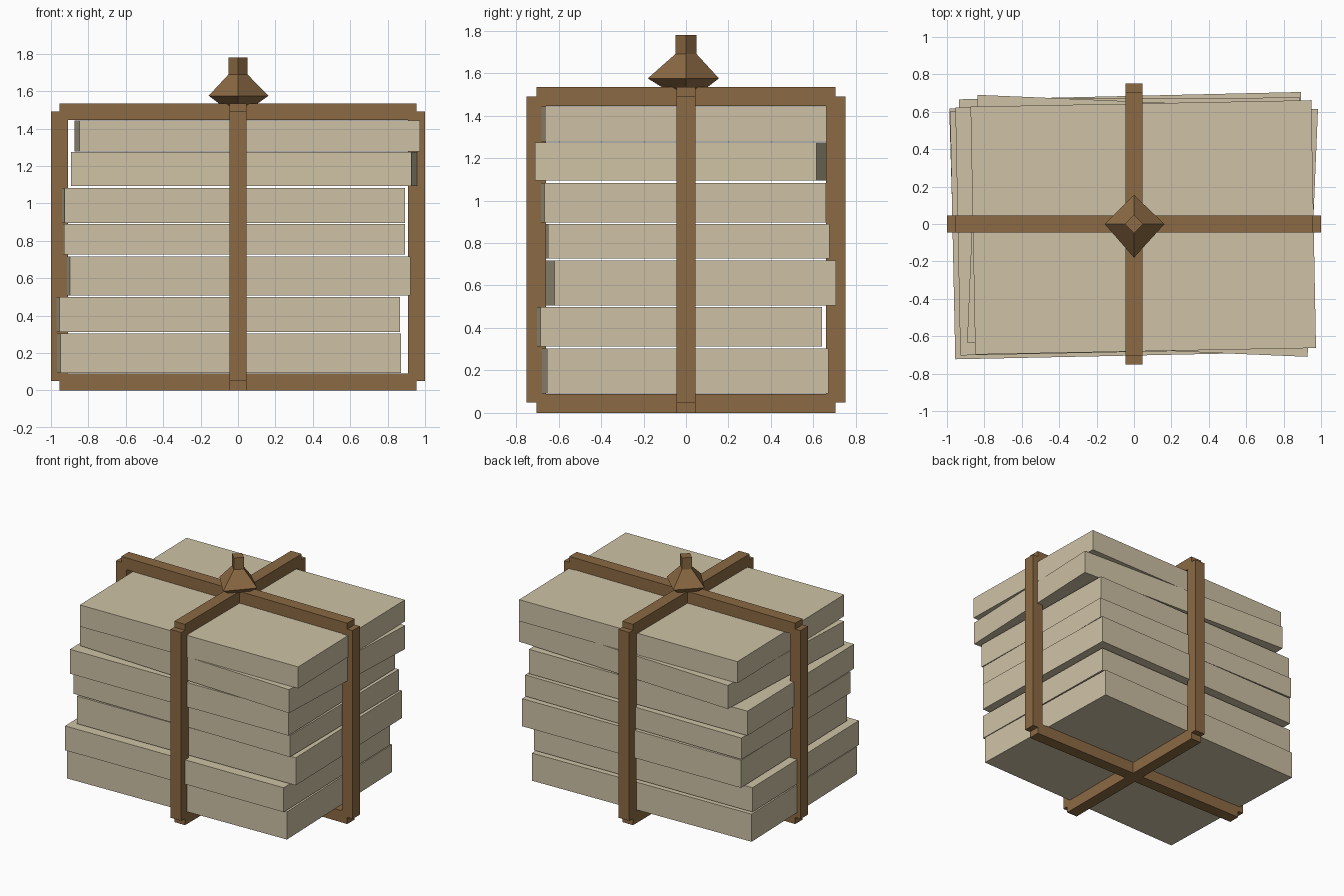
import bpy
import bmesh
from mathutils import Matrix, Vector

cube = bpy.data.objects.get("Cube")
if cube:
    bpy.data.objects.remove(cube, do_unlink=True)


def make_material(name, color):
    mat = bpy.data.materials.new(name)
    mat.use_nodes = True
    mat.diffuse_color = color
    mat.node_tree.nodes["Principled BSDF"].inputs["Base Color"].default_value = color
    return mat


tan = make_material("pale tan", (0.62, 0.54, 0.38, 1))
brown = make_material("wood brown", (0.26, 0.143, 0.056, 1))


def finish(bm, name, mat):
    bmesh.ops.recalc_face_normals(bm, faces=bm.faces)
    mesh = bpy.data.meshes.new(name)
    bm.to_mesh(mesh)
    bm.free()
    mesh.materials.append(mat)
    obj = bpy.data.objects.new(name, mesh)
    bpy.context.collection.objects.link(obj)
    return obj


def box(name, size, center, mat, turn=0):
    bm = bmesh.new()
    bmesh.ops.create_cube(bm, size=1)
    bmesh.ops.scale(bm, vec=size, verts=bm.verts)
    obj = finish(bm, name, mat)
    obj.location = center
    obj.rotation_euler.z = turn
    return obj


def loft(name, rings, mat):
    """Skin a stack of equal-length rings and cap both ends."""
    bm = bmesh.new()
    loops = [[bm.verts.new(p) for p in ring] for ring in rings]
    n = len(loops[0])
    for low, high in zip(loops, loops[1:]):
        for i in range(n):
            j = (i + 1) % n
            bm.faces.new((low[i], low[j], high[j], high[i]))
    bm.faces.new(loops[0][::-1])
    bm.faces.new(loops[-1])
    return finish(bm, name, mat)


# Stacked slabs: front right corner x, y, then bottom, top, turn
W, D = 1.822, 1.325
SLABS = [
    (0.872, -0.654, 0.092, 0.303, 0.029),
    (0.866, -0.685, 0.312, 0.498, 0.021),
    (0.922, -0.619, 0.506, 0.717, 0.023),
    (0.893, -0.649, 0.726, 0.889, 0.005),
    (0.893, -0.666, 0.896, 1.083, 0.020),
    (0.928, -0.710, 1.094, 1.274, -0.042),
    (0.973, -0.663, 1.277, 1.442, 0.019),
]
for i, (x, y, low, high, turn) in enumerate(SLABS):
    offset = Matrix.Rotation(turn, 3, "Z") @ Vector((W / 2, -D / 2, 0))
    center = Vector((x, y, (low + high) / 2)) - offset
    box(f"slab_{i + 1}", (W, D, high - low), center, tan, turn)

# Crossed straps above and below the stack
T = 0.09
H = T / 2
LX, LY = 0.955, 0.705
CROSS = [(LX, -H), (LX, H), (H, H), (H, LY), (-H, LY), (-H, H),
         (-LX, H), (-LX, -H), (-H, -H), (-H, -LY), (H, -LY), (H, -H)]
for name, z in (("bottom_cross", 0), ("top_cross", 1.445)):
    loft(name, [[(x, y, h) for x, y in CROSS] for h in (z, z + T)], brown)

# Upright straps on the four sides
for name, x, y in (("left_upright", 1, 0), ("right_upright", -1, 0),
                   ("back_upright", 0, 1), ("front_upright", 0, -1)):
    box(name, (T, T, 1.44), (x * (1 - H), y * (0.75 - H), 0.77), brown)


# Four-sided knob with a short stem
def diamond(z, right, left, front, back):
    return [(left, 0, z), (0, back, z), (-right, 0, z), (0, -front, z)]


R = 0.05
loft("knob", [diamond(1.495, R, R, R, R),
              diamond(1.575, 0.157, 0.163, 0.18, 0.155),
              diamond(1.69, R, R, R, R),
              diamond(1.78, R, R, R, R)], brown)
